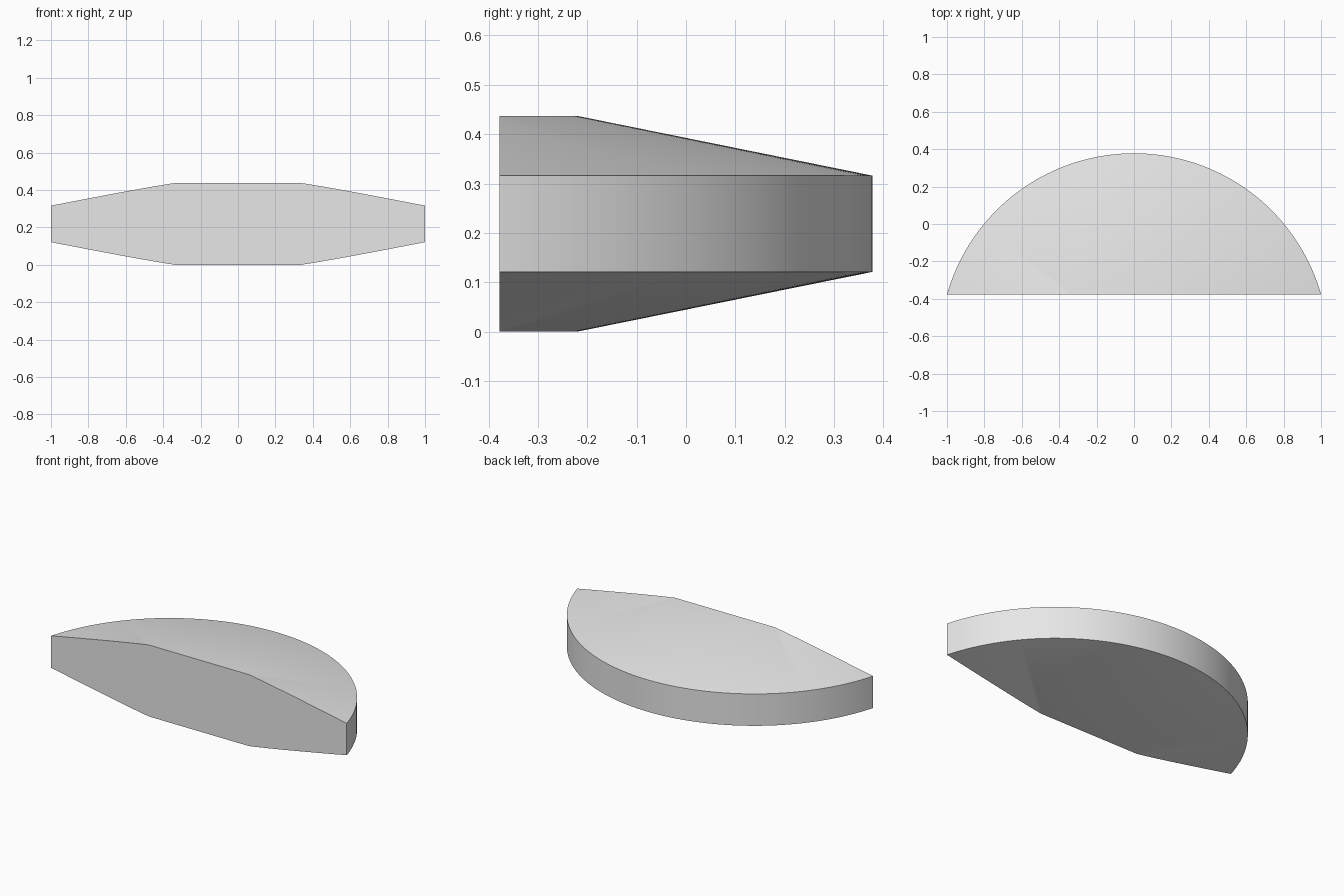
import bpy, bmesh, math
from mathutils import Matrix

cube = bpy.data.objects.get("Cube")
if cube:
    bpy.data.objects.remove(cube, do_unlink=True)

# Single grey material
grey = bpy.data.materials.new("light_grey")
grey.use_nodes = True
colour = (0.8, 0.8, 0.8, 1)
grey.diffuse_color = colour
grey.node_tree.nodes["Principled BSDF"].inputs["Base Color"].default_value = colour

# Disc dimensions: centre lies ahead of the flat front
FRONT = -0.378
RADIUS = 1.04
INNER = 0.442
CENTRE_Y = 0.378 - RADIUS
HEIGHT = 0.437
RIM_LOW, RIM_HIGH = 0.121, 0.316
SEGMENTS = 192

# Stack of rings, bottom to top: flat, bevel, rim, bevel, flat
bm = bmesh.new()
rings = []
for radius, z in ((INNER, 0), (RADIUS, RIM_LOW), (RADIUS, RIM_HIGH), (INNER, HEIGHT)):
    circle = bmesh.ops.create_circle(
        bm, segments=SEGMENTS, radius=radius,
        matrix=Matrix.Translation((0, CENTRE_Y, z)))
    rings.append(circle["verts"])
for low, high in zip(rings, rings[1:]):
    for i in range(SEGMENTS):
        j = (i + 1) % SEGMENTS
        bm.faces.new((low[i], low[j], high[j], high[i]))
bm.faces.new(rings[0])
bm.faces.new(rings[-1])

# Slice off the front of the disc and close the cut with one flat face
cut = bmesh.ops.bisect_plane(
    bm, geom=bm.verts[:] + bm.edges[:] + bm.faces[:],
    plane_co=(0, FRONT, 0), plane_no=(0, -1, 0), clear_outer=True)
edges = [e for e in cut["geom_cut"] if isinstance(e, bmesh.types.BMEdge)]
bmesh.ops.contextual_create(bm, geom=edges)
bmesh.ops.recalc_face_normals(bm, faces=bm.faces[:])

mesh = bpy.data.meshes.new("bevelled_disc_segment")
bm.to_mesh(mesh)
bm.free()
mesh.materials.append(grey)
disc = bpy.data.objects.new("bevelled_disc_segment", mesh)
bpy.context.collection.objects.link(disc)

# Soft bevels, crisp rim and front edges
bpy.ops.object.select_all(action='DESELECT')
disc.select_set(True)
bpy.context.view_layer.objects.active = disc
bpy.ops.object.shade_smooth_by_angle(angle=math.radians(30))
